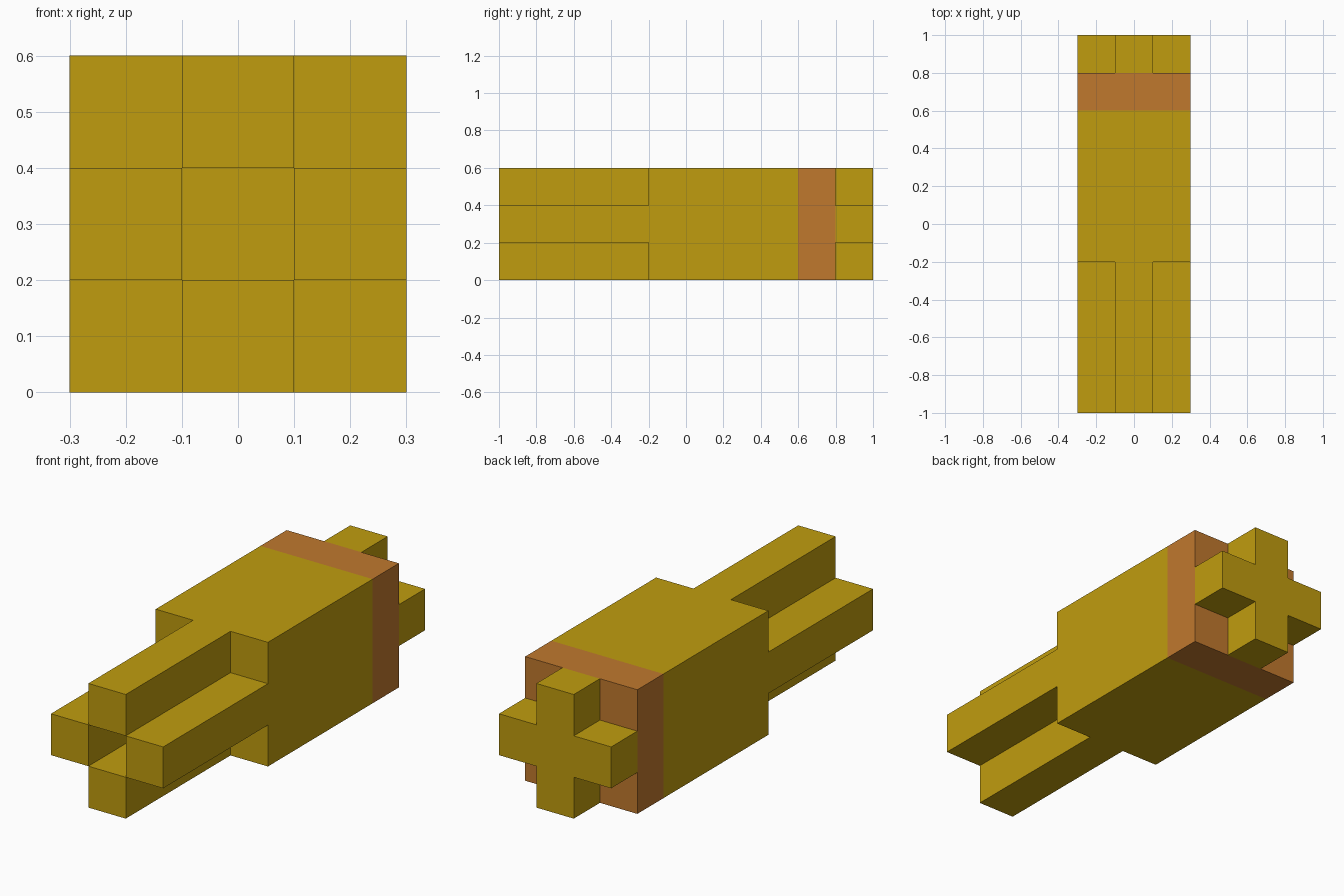
import bpy
import bmesh

cube = bpy.data.objects.get("Cube")
if cube:
    bpy.data.objects.remove(cube, do_unlink=True)


def make_material(name, color):
    mat = bpy.data.materials.new(name)
    mat.diffuse_color = color
    mat.use_nodes = True
    bsdf = next(n for n in mat.node_tree.nodes if n.type == 'BSDF_PRINCIPLED')
    bsdf.inputs["Base Color"].default_value = color
    return mat


def prism(name, outline, y0, y1, mat):
    """Extrude a closed (x, z) outline from y0 back to y1."""
    bm = bmesh.new()
    face = bm.faces.new([bm.verts.new((x, y0, z)) for x, z in outline])
    ext = bmesh.ops.extrude_face_region(bm, geom=[face])
    for v in ext["geom"]:
        if isinstance(v, bmesh.types.BMVert):
            v.co.y = y1
    bmesh.ops.recalc_face_normals(bm, faces=bm.faces)
    mesh = bpy.data.meshes.new(name)
    bm.to_mesh(mesh)
    bm.free()
    mesh.materials.append(mat)
    obj = bpy.data.objects.new(name, mesh)
    bpy.context.collection.objects.link(obj)
    return obj


def square(cx, cz, half):
    return [(cx - half, cz - half), (cx + half, cz - half),
            (cx + half, cz + half), (cx - half, cz + half)]


gold = make_material("gold", (0.53, 0.335, 0.0045, 1))
copper = make_material("copper", (0.53, 0.19, 0.027, 1))

MID = 0.3  # height of the long axis

# Main block and the band behind it
prism("body", square(0, MID, 0.3), -0.2, 0.6, gold)
prism("rear_band", square(0, MID, 0.3), 0.6, 0.8, copper)

# Four long prongs around an open square channel
for name, dx, dz in (("left", 1, 0), ("right", -1, 0),
                     ("upper", 0, 1), ("lower", 0, -1)):
    prism(name + "_prong", square(dx * 0.2, MID + dz * 0.2, 0.1), -1.0, -0.2, gold)

# Solid plus-shaped end piece, one quarter turned four times
quarter = [(0.3, -0.1), (0.3, 0.1), (0.1, 0.1)]
plus = []
for _ in range(4):
    plus += [(x, MID + z) for x, z in quarter]
    quarter = [(-z, x) for x, z in quarter]
prism("rear_cross", plus, 0.8, 1.0, gold)
